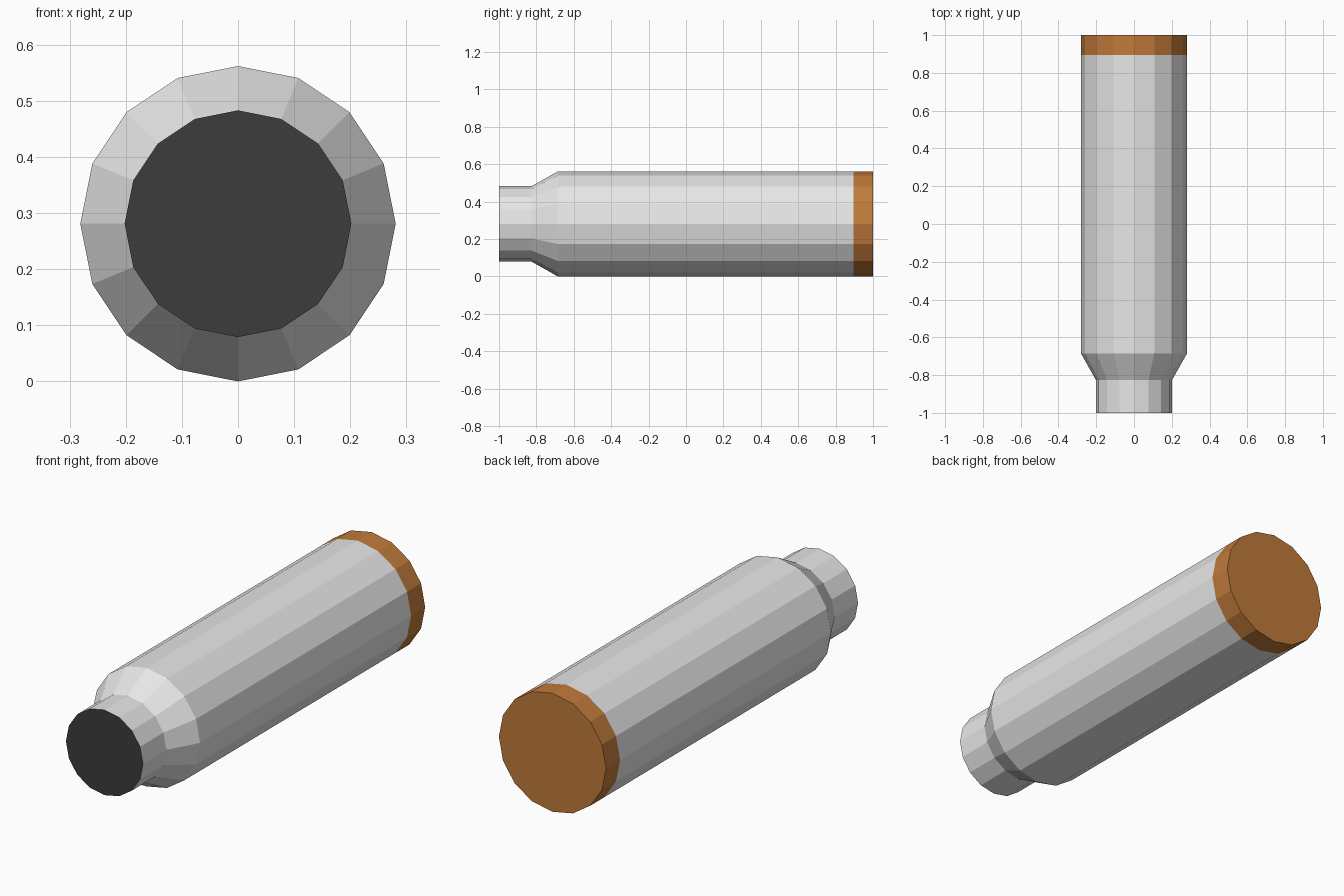
import bpy, bmesh, math

if "Cube" in bpy.data.objects:
    bpy.data.objects.remove(bpy.data.objects["Cube"])

SIDES = 16
R_BODY, R_NECK = 0.281, 0.202
AXIS_Z = R_BODY


def material(name, rgb):
    m = bpy.data.materials.new(name)
    m.diffuse_color = (*rgb, 1.0)
    m.use_nodes = True
    m.node_tree.nodes["Principled BSDF"].inputs["Base Color"].default_value = m.diffuse_color
    return m


grey = material("light grey", (0.80, 0.80, 0.80))
brown = material("copper brown", (0.53, 0.195, 0.043))
black = material("dark charcoal", (0.045, 0.045, 0.045))


def lathe(name, profile, side_mat, front_mat=None, back_mat=None):
    """Revolve (y, radius) points about the long axis, capping ends that have a material."""
    bm = bmesh.new()
    rings = []
    for y, r in profile:
        rings.append([bm.verts.new((r * math.sin(a), y, AXIS_Z + r * math.cos(a)))
                      for a in (2 * math.pi * i / SIDES for i in range(SIDES))])
    for a, b in zip(rings, rings[1:]):
        for i in range(SIDES):
            j = (i + 1) % SIDES
            bm.faces.new((a[i], a[j], b[j], b[i]))
    mats = [side_mat]
    for mat, ring in ((front_mat, rings[0][::-1]), (back_mat, rings[-1])):
        if mat:
            if mat not in mats:
                mats.append(mat)
            bm.faces.new(ring).material_index = mats.index(mat)
    # Outward normals: compare each face with its direction from the part's middle
    mid_y = (profile[0][0] + profile[-1][0]) / 2
    for f in bm.faces:
        f.normal_update()
        c = f.calc_center_median()
        c.y -= mid_y
        c.z -= AXIS_Z
        if f.normal.dot(c) < 0:
            f.normal_flip()
    mesh = bpy.data.meshes.new(name)
    bm.to_mesh(mesh)
    bm.free()
    for m in mats:
        mesh.materials.append(m)
    ob = bpy.data.objects.new(name, mesh)
    bpy.context.collection.objects.link(ob)
    return ob


# Grey tube with sloped shoulder, narrow neck and dark mouth
lathe("casing", [(-1.0, R_NECK), (-0.825, R_NECK), (-0.685, R_BODY), (0.895, R_BODY)],
      grey, front_mat=black)
# Brown base band with closed end
lathe("base_cap", [(0.895, R_BODY), (1.0, R_BODY)], brown, back_mat=brown)
